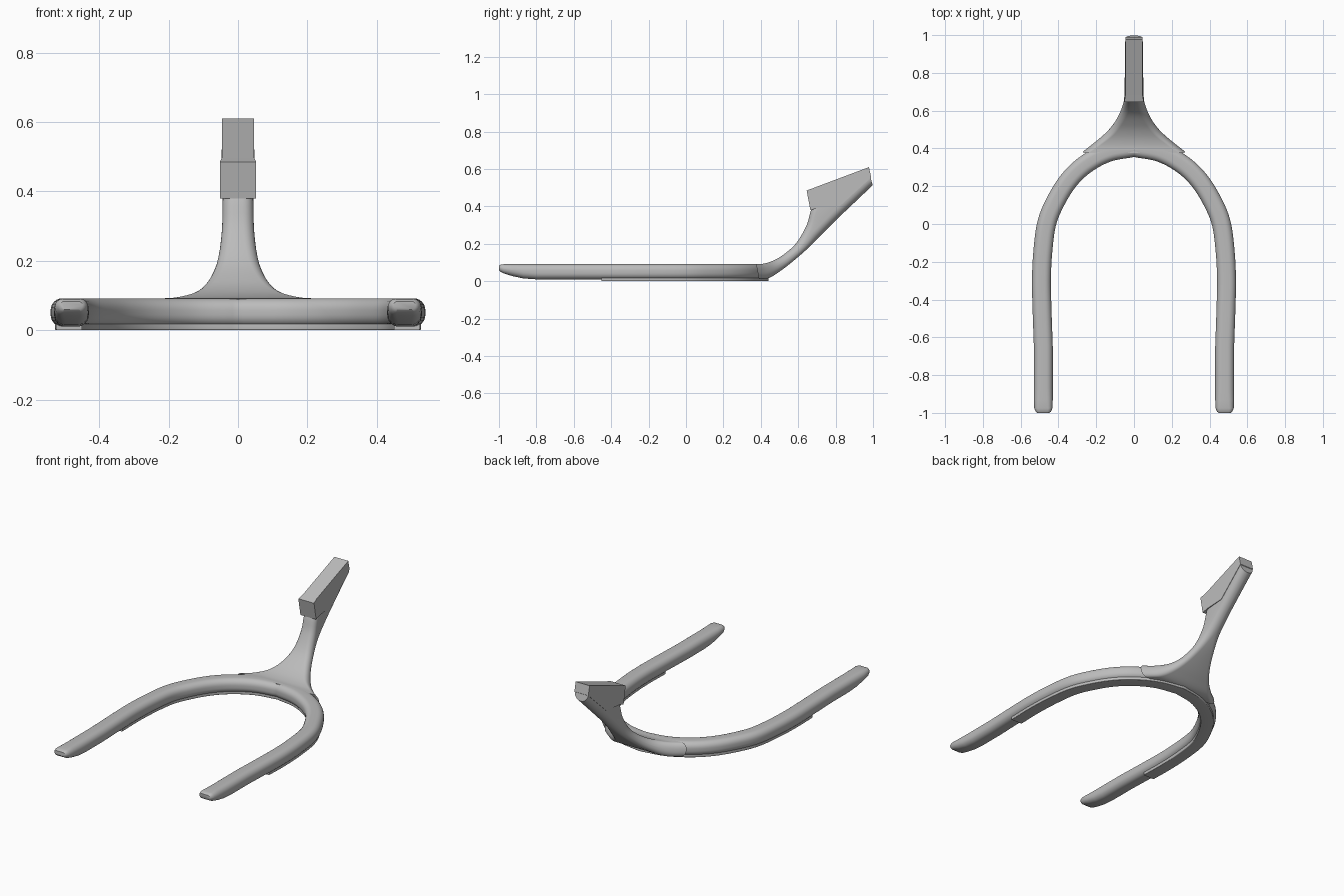
import bpy, bmesh, math
from mathutils import Vector

if "Cube" in bpy.data.objects:
    bpy.data.objects.remove(bpy.data.objects["Cube"], do_unlink=True)

GREY = (0.5, 0.5, 0.5, 1)
grey = bpy.data.materials.new("satin_grey")
grey.use_nodes = True
grey.diffuse_color = GREY
grey.node_tree.nodes["Principled BSDF"].inputs["Base Color"].default_value = GREY


def smooth_points(points, steps):
    """Catmull-Rom resampling of a list of equal-length tuples."""
    pts = [Vector(p) for p in points]
    pts = [2 * pts[0] - pts[1]] + pts + [2 * pts[-1] - pts[-2]]
    out = []
    for a, b, c, d in zip(pts, pts[1:], pts[2:], pts[3:]):
        for i in range(steps):
            t = i / steps
            out.append(0.5 * (2 * b + (c - a) * t + (2 * a - 5 * b + 4 * c - d) * t**2
                              + (3 * b - a - 3 * c + d) * t**3))
    return out + [pts[-2]]


def rounded_section(hw, hh, r_top, r_bottom, n=6):
    """Rounded rectangle outline with separate top and bottom corner radii."""
    out = []
    for quarter, (sx, sy) in enumerate(((1, 1), (-1, 1), (-1, -1), (1, -1))):
        r = min(r_top if sy > 0 else r_bottom, hw * 0.98, hh * 0.98)
        for i in range(n + 1):
            a = (quarter + i / n) * math.pi / 2
            out.append((sx * (hw - r) + r * math.cos(a), sy * (hh - r) + r * math.sin(a)))
    return out


def loft(name, rings, smooth=True):
    """Skin a list of point rings and cap both ends."""
    bm = bmesh.new()
    loops = [[bm.verts.new(p) for p in ring] for ring in rings]
    n = len(loops[0])
    for a, b in zip(loops, loops[1:]):
        for i in range(n):
            j = (i + 1) % n
            bm.faces.new((a[i], a[j], b[j], b[i]))
    bm.faces.new(loops[0])
    bm.faces.new(loops[-1])
    bmesh.ops.recalc_face_normals(bm, faces=bm.faces)
    mesh = bpy.data.meshes.new(name)
    bm.to_mesh(mesh)
    bm.free()
    mesh.materials.append(grey)
    obj = bpy.data.objects.new(name, mesh)
    bpy.context.collection.objects.link(obj)
    if smooth:
        bpy.ops.object.select_all(action='DESELECT')
        obj.select_set(True)
        bpy.context.view_layer.objects.active = obj
        bpy.ops.object.shade_smooth_by_angle(angle=math.radians(40))
    return obj


def sweep_u(name, half, radius):
    """Sweep a section along a mirrored path of (x, y, half width, bottom, top)."""
    path = half + [Vector((-p[0], *p[1:])) for p in reversed(half[:-1])]
    rings = []
    for i, (x, y, hw, low, high) in enumerate(path):
        a, b = path[max(i - 1, 0)], path[min(i + 1, len(path) - 1)]
        side = Vector((b[1] - a[1], a[0] - b[0], 0)).normalized()
        centre = Vector((x, y, (low + high) / 2))
        rings.append([centre + side * u + Vector((0, 0, v)) for u, v in
                      rounded_section(hw, (high - low) / 2, radius, radius)])
    return loft(name, rings)


# Curved part of the U, from one arm to the middle of the heel
bend = [(0.487, -0.45), (0.49, -0.3), (0.483, -0.15), (0.463, 0), (0.42, 0.11),
        (0.35, 0.225), (0.26, 0.313), (0.14, 0.378), (0, 0.405)]
bend = smooth_points(bend, 6)

# Arms with tips that taper upwards from below
tip = [(0.48, -1, 0.032, 0.06, 0.083), (0.48, -0.993, 0.041, 0.052, 0.088),
       (0.48, -0.975, 0.048, 0.042, 0.091), (0.48, -0.93, 0.05, 0.028, 0.092),
       (0.48, -0.87, 0.05, 0.015, 0.092), (0.48, -0.8, 0.05, 0.01, 0.092),
       (0.48, -0.65, 0.05, 0.01, 0.092)]
tip = [Vector(p) for p in tip]
sweep_u("heel_band", tip + [Vector((x, y, 0.05, 0.01, 0.092)) for x, y in bend], 0.034)

# Flat pad under the band
sweep_u("under_pad", [Vector((x, y, 0.037, 0, 0.025)) for x, y in bend], 0.004)

# Neck: (top y, top z, bottom y, bottom z, half width)
neck = [(0.375, 0.091, 0.39, 0.012, 0.27), (0.42, 0.095, 0.445, 0.018, 0.205),
        (0.47, 0.112, 0.505, 0.055, 0.14), (0.525, 0.145, 0.57, 0.105, 0.094),
        (0.59, 0.205, 0.645, 0.17, 0.062), (0.645, 0.3, 0.72, 0.245, 0.047),
        (0.69, 0.42, 0.80, 0.325, 0.044), (0.83, 0.52, 0.90, 0.42, 0.044),
        (0.975, 0.6, 0.998, 0.513, 0.044)]
rings = []
for ty, tz, by, bz, hw in smooth_points(neck, 6):
    top, bottom = Vector((0, ty, tz)), Vector((0, by, bz))
    centre, up = (top + bottom) / 2, (top - bottom).normalized()
    hh = (top - bottom).length / 2
    rings.append([centre + Vector((u, 0, 0)) + up * v
                  for u, v in rounded_section(hw, hh, 0.032, 0.042)])
loft("neck", rings)

# Sharp-edged wedge block on the neck: (y, z, half width)
block = [(0.645, 0.485, 0.052), (0.68, 0.498, 0.046), (0.978, 0.61, 0.046),
         (0.99, 0.555, 0.046), (0.82, 0.4, 0.046), (0.70, 0.39, 0.05), (0.665, 0.38, 0.052)]
loft("wedge_block", [[(s * hw, y, z) for y, z, hw in block] for s in (-1, 1)], smooth=False)
